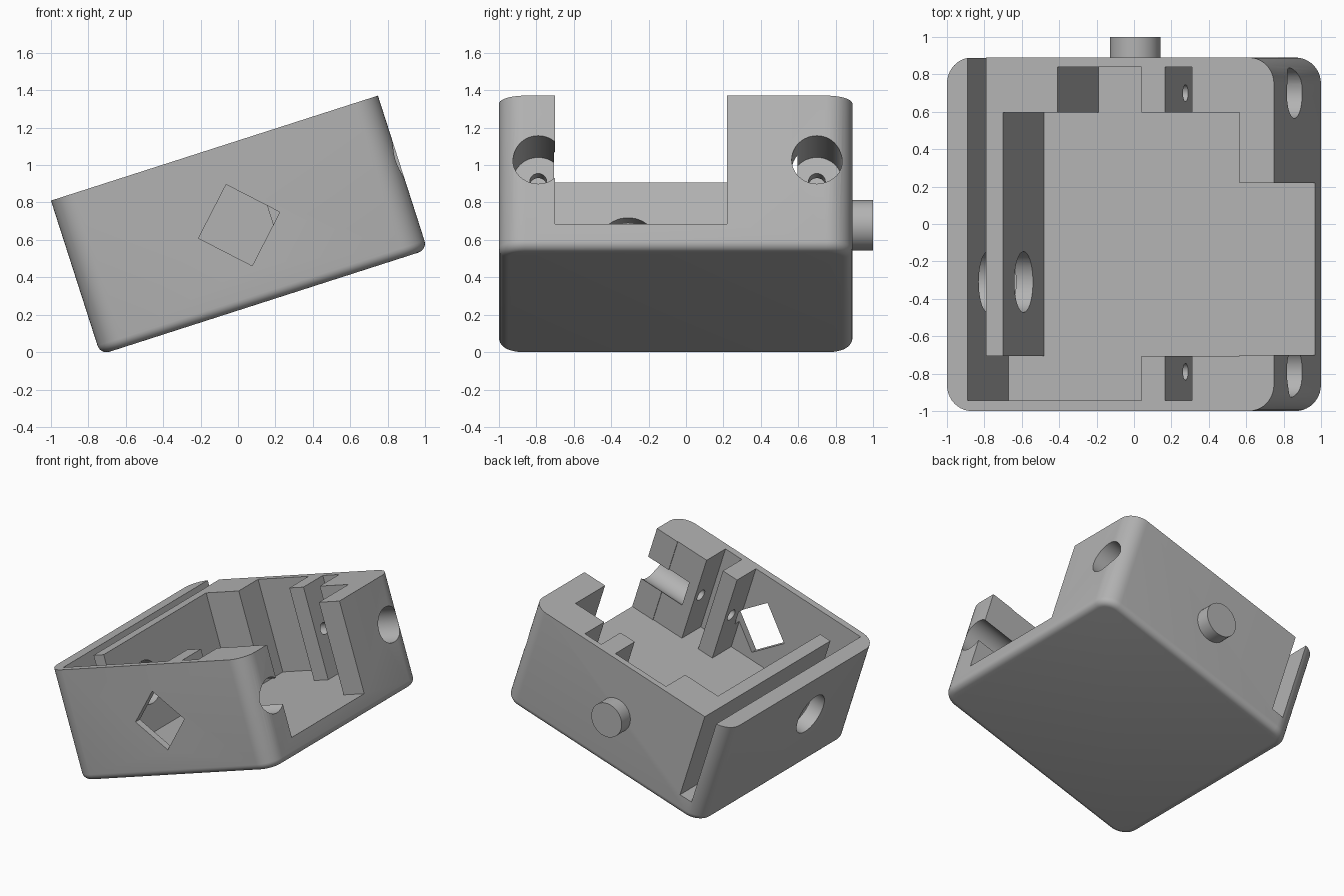
import bpy, bmesh, math
from mathutils import Matrix, Vector

if "Cube" in bpy.data.objects:
    bpy.data.objects.remove(bpy.data.objects["Cube"])

LENGTH, HEIGHT, FLOOR = 1.836, 0.865, -0.72
FRONT, BACK = -1.0, 0.89
MID = -0.36
TILT = Matrix.Translation((-1, 0, 0.81)) @ Matrix.Rotation(math.radians(-17.8), 4, 'Y')

grey = bpy.data.materials.new("plain_grey")
grey.use_nodes = True
colour = (0.45, 0.45, 0.45, 1)
grey.diffuse_color = colour
grey.node_tree.nodes["Principled BSDF"].inputs["Base Color"].default_value = colour


def finish(bm, name):
    bmesh.ops.recalc_face_normals(bm, faces=bm.faces)
    mesh = bpy.data.meshes.new(name)
    bm.to_mesh(mesh)
    bm.free()
    mesh.materials.append(grey)
    ob = bpy.data.objects.new(name, mesh)
    bpy.context.collection.objects.link(ob)
    return ob


def box_mesh(x0, x1, y0, y1, z0, z1):
    bm = bmesh.new()
    place = Matrix.Translation(((x0 + x1) / 2, (y0 + y1) / 2, (z0 + z1) / 2))
    size = Matrix.Diagonal((x1 - x0, y1 - y0, z1 - z0, 1))
    bmesh.ops.create_cube(bm, size=1, matrix=place @ size)
    return bm


def rod(name, start, end, radius, sides=48):
    a, b = Vector(start), Vector(end)
    bm = bmesh.new()
    turn = (b - a).to_track_quat('Z', 'Y').to_matrix().to_4x4()
    bmesh.ops.create_cone(bm, cap_ends=True, segments=sides, radius1=radius,
                          radius2=radius, depth=(b - a).length,
                          matrix=Matrix.Translation((a + b) / 2) @ turn)
    return finish(bm, name)


def select_only(ob):
    bpy.ops.object.select_all(action='DESELECT')
    ob.select_set(True)
    bpy.context.view_layer.objects.active = ob


def cut(target, tool):
    mod = target.modifiers.new("cut", 'BOOLEAN')
    mod.operation, mod.solver, mod.object = 'DIFFERENCE', 'EXACT', tool
    select_only(target)
    bpy.ops.object.modifier_apply(modifier=mod.name)
    bpy.data.objects.remove(tool)


# Housing block: rounded upright corners, then a rounded bottom rim
bm = box_mesh(0, LENGTH, FRONT, BACK, -HEIGHT, 0)
upright = [e for e in bm.edges if abs(e.verts[0].co.z - e.verts[1].co.z) > 0.1]
bmesh.ops.bevel(bm, geom=upright, offset=0.14, segments=10, profile=0.5, affect='EDGES')
rim = [e for e in bm.edges if all(v.co.z < -HEIGHT + 0.001 for v in e.verts)]
bmesh.ops.bevel(bm, geom=rim, offset=0.05, segments=6, profile=0.5, affect='EDGES')
housing = finish(bm, "housing")

# Pockets sunk from the rim to the floor: x0, x1, y0, y1
pockets = [
    (0.315, 1.644, -0.705, 0.595),   # main cavity
    (1.6, 2.0, -0.70, 0.22),         # opening in the right wall
    (0.315, 1.092, -0.945, 0),       # front recess
    (0.62, 1.092, 0, 0.84),          # back recess
    (1.224, 1.376, -0.945, 0.84),    # nut slots between the posts
    (0.115, 0.22, -0.945, 1.1),      # lid slot, open at the back
    (0.115, 0.4, -0.945, -0.705),    # slot joined to the front recess
]
for p in pockets:
    cut(housing, finish(box_mesh(*p, FLOOR, 0.2), "pocket_cutter"))

# Cable hole in the left walls
cut(housing, rod("cable_cutter", (-0.1, -0.31, MID), (0.4, -0.31, MID), 0.1625))

# Screw holes with wide counterbores from the right wall
for y in (-0.79, 0.70):
    cut(housing, rod("bore_cutter", (1.456, y, MID), (2, y, MID), 0.135))
    cut(housing, rod("screw_cutter", (1.05, y, MID), (1.5, y, MID), 0.045, 24))

# Diamond socket in the front wall
cx, cz = LENGTH / 2, -HEIGHT / 2
cut(housing, rod("socket_cutter", (cx, -1.1, cz), (cx, -0.89, cz), 0.228, 4))

# Round peg on the back wall
peg = rod("peg", (cx, 0.86, cz), (cx, 1.0, cz), 0.135)

for ob in (housing, peg):
    ob.matrix_world = TILT
    select_only(ob)
    bpy.ops.object.shade_smooth_by_angle(angle=math.radians(30))
